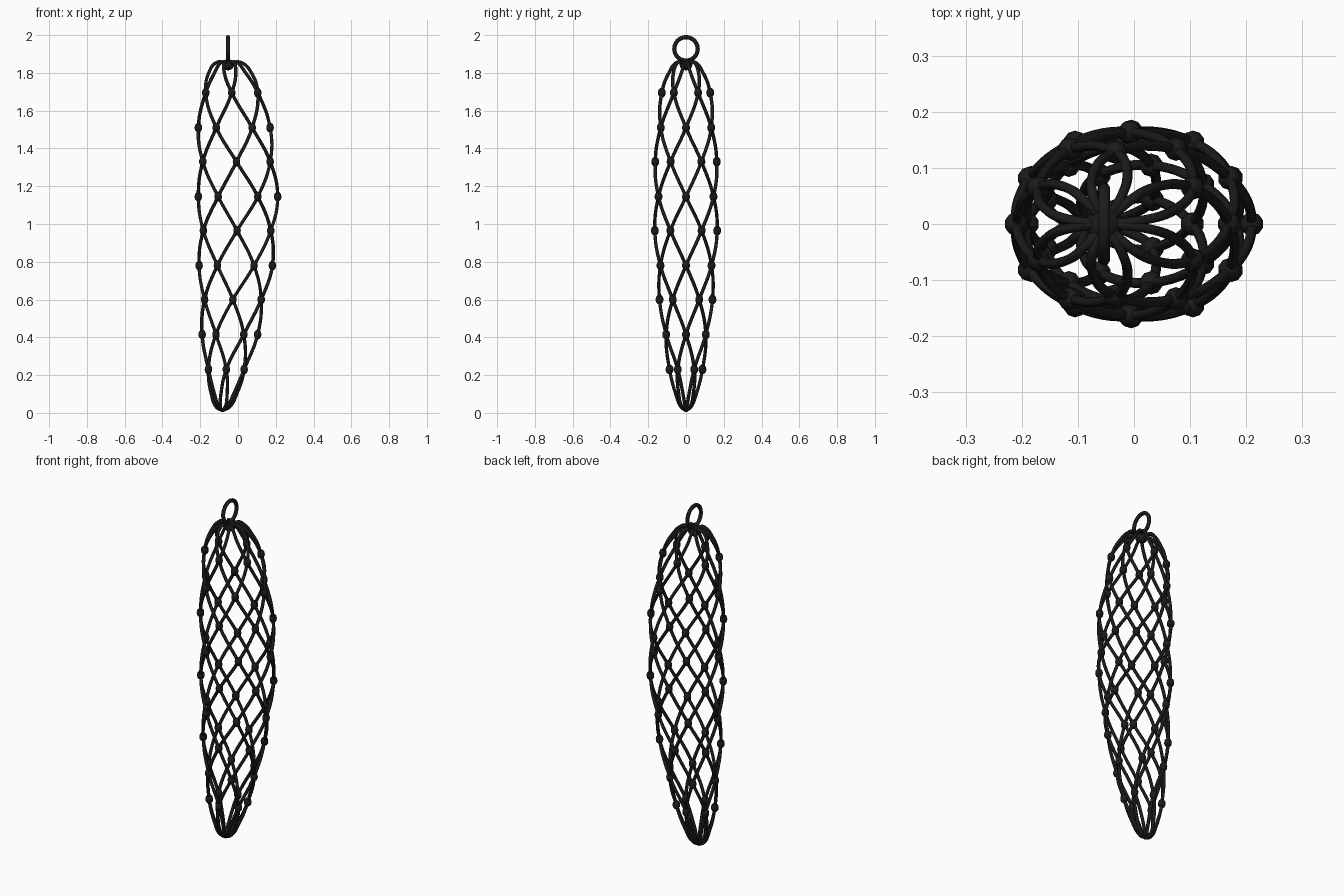
import bpy
import math

if "Cube" in bpy.data.objects:
    bpy.data.objects.remove(bpy.data.objects["Cube"])

black = bpy.data.materials.new("black_cord")
black.diffuse_color = (0.011, 0.011, 0.011, 1)
black.use_nodes = True
black.node_tree.nodes["Principled BSDF"].inputs["Base Color"].default_value = black.diffuse_color

# Oval cross-sections: step, height, centre x, radius x, radius y
SECTIONS = [
    (0.0, 0.012, -0.083, 0.0, 0.0),
    (0.3, 0.032, -0.080, 0.036, 0.028),
    (0.55, 0.10, -0.074, 0.070, 0.056),
    (1, 0.230, -0.062, 0.109, 0.087),
    (2, 0.415, -0.043, 0.147, 0.121),
    (3, 0.600, -0.027, 0.173, 0.140),
    (4, 0.780, -0.012, 0.194, 0.156),
    (5, 0.965, -0.005, 0.206, 0.165),
    (6, 1.145, 0.000, 0.210, 0.168),
    (7, 1.330, -0.008, 0.206, 0.163),
    (8, 1.510, -0.020, 0.190, 0.154),
    (9, 1.695, -0.033, 0.159, 0.128),
    (9.5, 1.800, -0.042, 0.117, 0.094),
    (9.75, 1.856, -0.048, 0.064, 0.051),
    (10, 1.850, -0.053, 0.0, 0.0),
]


def on_section(section, angle):
    _, z, cx, rx, ry = section
    return (cx + rx * math.cos(angle), ry * math.sin(angle), z)


def finish(obj, name):
    obj.name = name
    obj.data.materials.clear()
    obj.data.materials.append(black)
    bpy.ops.object.select_all(action='DESELECT')
    obj.select_set(True)
    bpy.context.view_layer.objects.active = obj
    if obj.type == 'CURVE':
        bpy.ops.object.convert(target='MESH')
    bpy.ops.object.shade_smooth()


# Net cords: six winding each way, crossing at the knots
for turn, label in ((1, "left"), (-1, "right")):
    curve = bpy.data.curves.new("net_cords", 'CURVE')
    curve.dimensions = '3D'
    curve.bevel_depth = 0.009
    curve.bevel_resolution = 2
    curve.resolution_u = 6
    curve.use_fill_caps = True
    for k in range(6):
        spline = curve.splines.new('BEZIER')
        spline.bezier_points.add(len(SECTIONS) - 1)
        for point, section in zip(spline.bezier_points, SECTIONS):
            angle = math.radians(60 * k + turn * 30 * section[0])
            point.co = on_section(section, angle)
            point.handle_left_type = point.handle_right_type = 'AUTO'
    cords = bpy.data.objects.new("net_cords", curve)
    bpy.context.collection.objects.link(cords)
    finish(cords, "net_cords_" + label)


def knot(location, scale, name):
    bpy.ops.mesh.primitive_uv_sphere_add(segments=10, ring_count=8, radius=1, location=location)
    obj = bpy.context.object
    obj.scale = scale
    finish(obj, name)


# Knots at every crossing, staggered level by level
for section in SECTIONS:
    step = section[0]
    if step in range(1, 10):
        for k in range(6):
            angle = math.radians(60 * k + 30 * step)
            knot(on_section(section, angle), (0.021, 0.021, 0.026), "net_knot")

# Gathering knot under the hanging ring
knot((-0.053, 0, 1.843), (0.034, 0.034, 0.030), "top_knot")

# Hanging ring
bpy.ops.mesh.primitive_torus_add(major_segments=40, minor_segments=10,
                                 major_radius=0.062, minor_radius=0.011,
                                 location=(-0.053, 0, 1.927),
                                 rotation=(0, math.pi / 2, 0))
finish(bpy.context.object, "hanging_ring")
